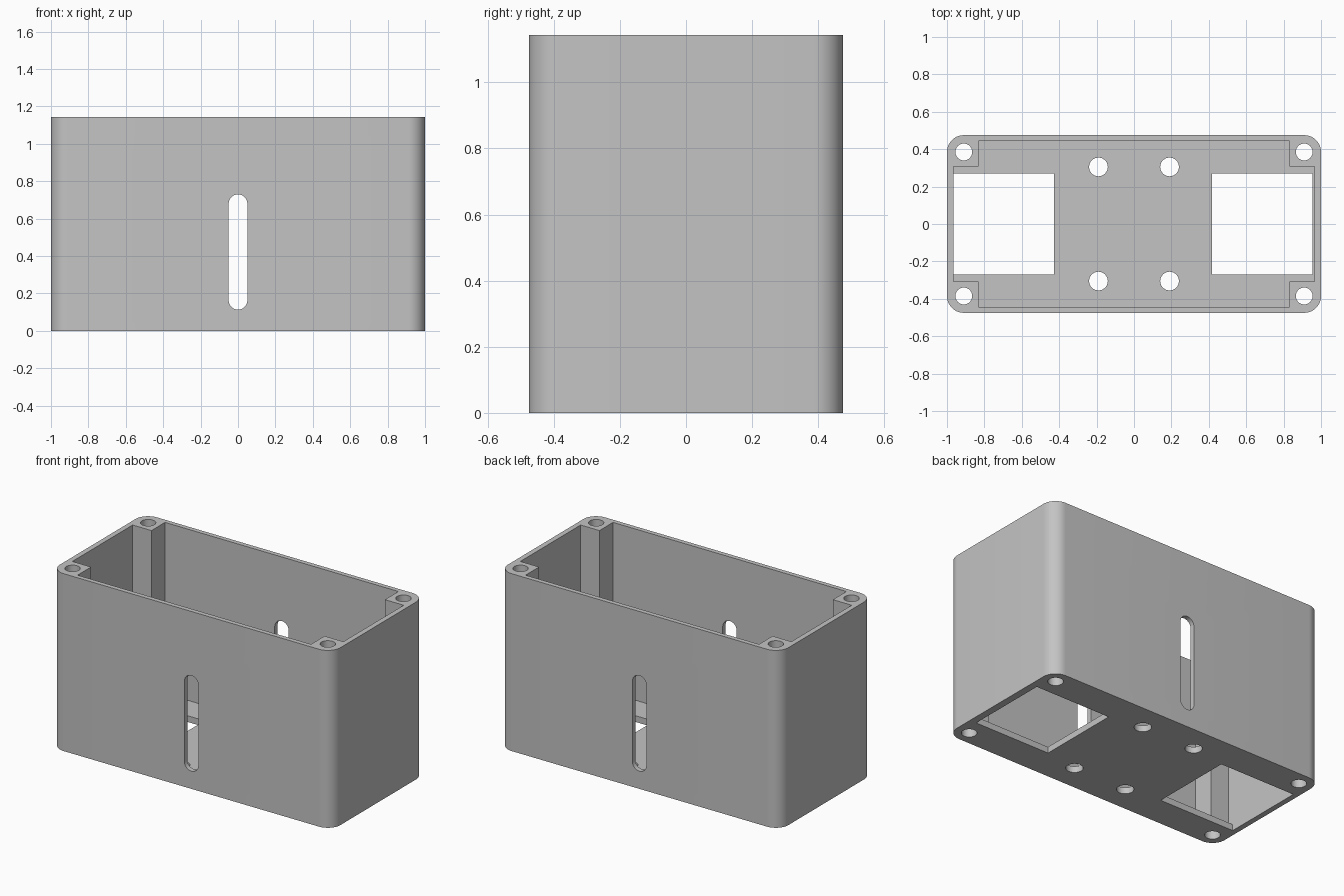
import bpy, bmesh, math
from mathutils import Matrix, Vector

cube = bpy.data.objects.get("Cube")
if cube:
    bpy.data.objects.remove(cube, do_unlink=True)

HEIGHT, FLOOR = 1.143, 0.04

grey = bpy.data.materials.new("plain grey")
grey.use_nodes = True
grey.diffuse_color = (0.55, 0.55, 0.55, 1)
grey.node_tree.nodes["Principled BSDF"].inputs["Base Color"].default_value = grey.diffuse_color


def rounded(cx, cy, hx, hy, r, steps=12):
    """Rounded rectangle outline from its centre, half sizes and corner radius."""
    pts = []
    for quarter, (sx, sy) in enumerate([(1, 1), (-1, 1), (-1, -1), (1, -1)]):
        for i in range(steps + 1):
            a = math.pi / 2 * (quarter + i / steps)
            p = Vector((cx + sx * (hx - r) + r * math.cos(a),
                        cy + sy * (hy - r) + r * math.sin(a)))
            if not pts or (p - pts[-1]).length > 1e-5:
                pts.append(p)
    if (pts[0] - pts[-1]).length < 1e-5:
        pts.pop()
    return pts


def prism(name, outline, low, high):
    """Solid made by extruding an outline along z."""
    bm = bmesh.new()
    face = bm.faces.new([bm.verts.new((x, y, low)) for x, y in outline])
    top = bmesh.ops.extrude_face_region(bm, geom=[face])["geom"]
    bmesh.ops.translate(bm, vec=(0, 0, high - low),
                        verts=[v for v in top if isinstance(v, bmesh.types.BMVert)])
    bmesh.ops.recalc_face_normals(bm, faces=bm.faces)
    mesh = bpy.data.meshes.new(name)
    bm.to_mesh(mesh)
    bm.free()
    mesh.materials.append(grey)
    obj = bpy.data.objects.new(name, mesh)
    bpy.context.collection.objects.link(obj)
    return obj


def cut(target, cutter):
    """Subtract the cutter from the target and discard it."""
    cutter.hide_render = True
    mod = target.modifiers.new("cut", "BOOLEAN")
    mod.operation, mod.solver, mod.object = "DIFFERENCE", "EXACT", cutter
    bpy.context.view_layer.objects.active = target
    bpy.ops.object.modifier_apply(modifier=mod.name)
    bpy.data.objects.remove(cutter, do_unlink=True)


# Outer shell
box = prism("enclosure_box", rounded(0, 0, 1, 0.475, 0.09), 0, HEIGHT)

# Main cavity, notched to leave four full-height screw posts
corner = [(0.966, 0.307), (0.832, 0.307), (0.832, 0.445)]
cavity = []
for sx, sy in [(1, 1), (-1, 1), (-1, -1), (1, -1)]:
    quarter = [(sx * x, sy * y) for x, y in corner]
    cavity += quarter if sx * sy > 0 else quarter[::-1]
cut(box, prism("cavity_cutter", cavity, FLOOR, HEIGHT + 0.1))

# Two rectangular openings in the floor
for x0, x1 in [(-0.965, -0.427), (0.417, 0.954)]:
    window = [(x0, -0.27), (x1, -0.27), (x1, 0.27), (x0, 0.27)]
    cut(box, prism("window_cutter", window, -0.1, FLOOR + 0.1))

# Screw holes through the posts and mounting holes in the floor
for hx, hy, r, top in [(0.91, 0.385, 0.045, HEIGHT + 0.1), (0.19, 0.305, 0.05, FLOOR + 0.1)]:
    for sx in (-1, 1):
        for sy in (-1, 1):
            cut(box, prism("hole_cutter", rounded(sx * hx, sy * hy, r, r, r, 8), -0.1, top))

# Upright rounded slot through front and back walls
slot = prism("slot_cutter", rounded(0, 0.422, 0.05, 0.308, 0.05), -1, 1)
slot.data.transform(Matrix.Rotation(math.pi / 2, 4, "X"))
cut(box, slot)

bpy.ops.object.select_all(action="DESELECT")
box.select_set(True)
bpy.context.view_layer.objects.active = box
bpy.ops.object.shade_smooth_by_angle(angle=math.radians(30))
